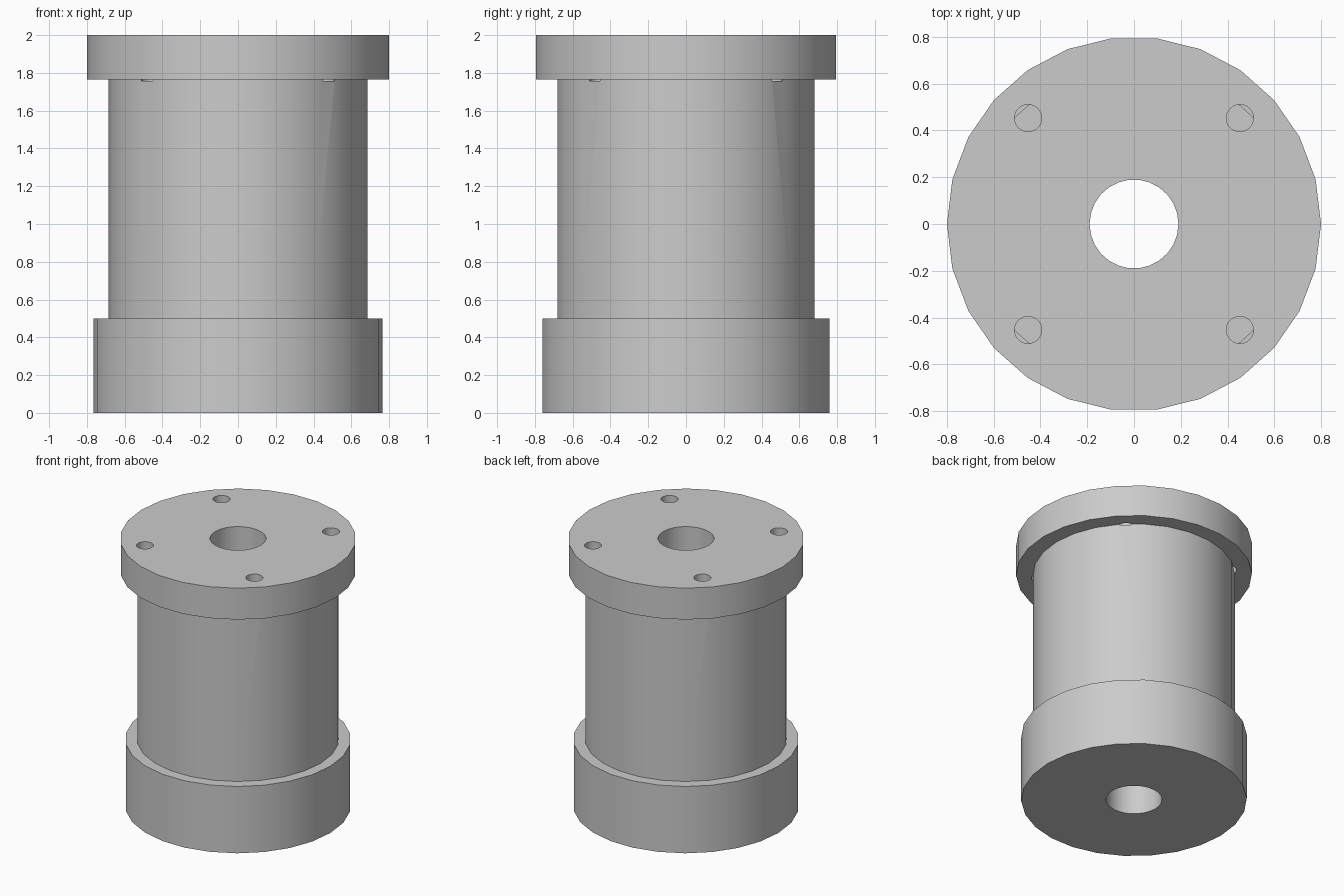
import bpy, bmesh
from math import cos, sin, tau, radians

if "Cube" in bpy.data.objects:
    bpy.data.objects.remove(bpy.data.objects["Cube"])

SIDES = 26


def lathe(name, profile, sides):
    """Closed (radius, z) profile turned around the z axis."""
    bm = bmesh.new()
    rings = [[bm.verts.new((r * cos(tau * i / sides), r * sin(tau * i / sides), z))
              for i in range(sides)] for r, z in profile]
    for k, a in enumerate(rings):
        b = rings[(k + 1) % len(rings)]
        for i in range(sides):
            j = (i + 1) % sides
            bm.faces.new((a[i], a[j], b[j], b[i]))
    bmesh.ops.recalc_face_normals(bm, faces=bm.faces)
    mesh = bpy.data.meshes.new(name)
    bm.to_mesh(mesh)
    bm.free()
    obj = bpy.data.objects.new(name, mesh)
    bpy.context.collection.objects.link(obj)
    return obj


# Turned housing: base collar, barrel, top flange and through bore
housing = lathe("flanged_housing", [
    (0.19, 0), (0.765, 0), (0.765, 0.5), (0.685, 0.5),
    (0.685, 1.765), (0.8, 1.765), (0.8, 2), (0.19, 2)], SIDES)

# Four bolt holes through the top flange
bm = bmesh.new()
for sx in (-1, 1):
    for sy in (-1, 1):
        made = bmesh.ops.create_cone(bm, cap_ends=True, segments=SIDES,
                                     radius1=0.058, radius2=0.058, depth=0.343)
        bmesh.ops.translate(bm, verts=made["verts"],
                            vec=(0.453 * sx, 0.453 * sy, 1.758 + 0.343 / 2))
cut_mesh = bpy.data.meshes.new("bolt_hole_cutter")
bm.to_mesh(cut_mesh)
bm.free()
cutter = bpy.data.objects.new("bolt_hole_cutter", cut_mesh)
bpy.context.collection.objects.link(cutter)
cutter.hide_render = True

mod = housing.modifiers.new("bolt_holes", 'BOOLEAN')
mod.operation = 'DIFFERENCE'
mod.solver = 'EXACT'
mod.object = cutter

bpy.ops.object.select_all(action='DESELECT')
bpy.context.view_layer.objects.active = housing
housing.select_set(True)
bpy.ops.object.modifier_apply(modifier=mod.name)
bpy.data.objects.remove(cutter)

# Smooth walls, sharp rims
bpy.ops.object.shade_smooth_by_angle(angle=radians(30))
